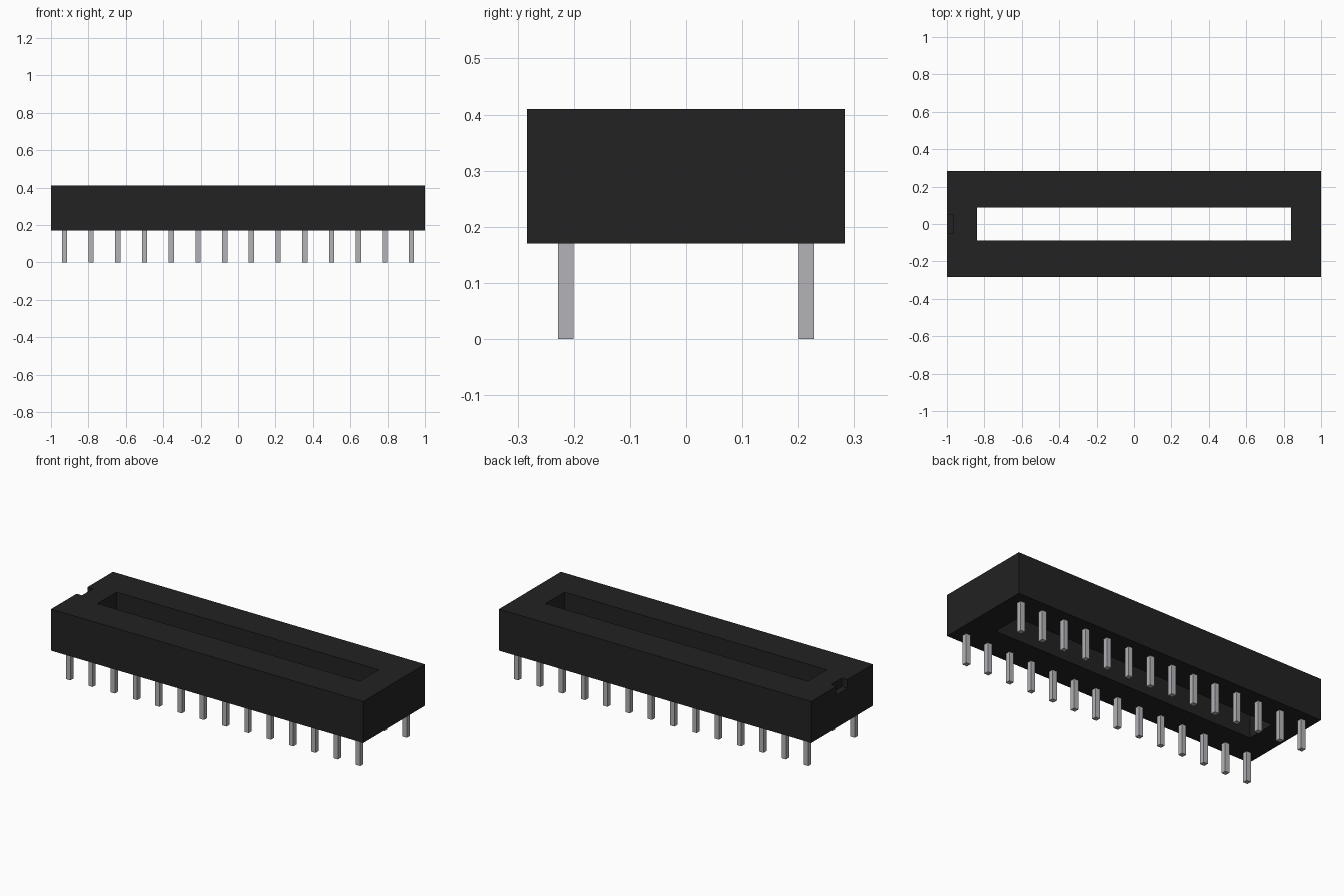
import bpy
import bmesh
from mathutils import Matrix, Vector

cube = bpy.data.objects.get("Cube")
if cube:
    bpy.data.objects.remove(cube, do_unlink=True)

BASE, TOP = 0.17, 0.41
COUNT, PITCH, ROW = 14, 0.1428, 0.2145


def material(name, rgb):
    mat = bpy.data.materials.new(name)
    mat.use_nodes = True
    color = (*rgb, 1)
    mat.diffuse_color = color
    mat.node_tree.nodes["Principled BSDF"].inputs["Base Color"].default_value = color
    return mat


black = material("black plastic", (0.016, 0.016, 0.016))
silver = material("silver metal", (0.45, 0.45, 0.48))
gold = material("gold contact", (0.55, 0.36, 0.06))


def make_object(name, bm, mat):
    mesh = bpy.data.meshes.new(name)
    bm.to_mesh(mesh)
    bm.free()
    mesh.materials.append(mat)
    obj = bpy.data.objects.new(name, mesh)
    bpy.context.scene.collection.objects.link(obj)
    return obj


def box(name, low, high, mat):
    low, high = Vector(low), Vector(high)
    bm = bmesh.new()
    bmesh.ops.create_cube(bm, size=1, matrix=Matrix.Translation((low + high) / 2)
                          @ Matrix.Diagonal((*(high - low), 1)))
    return make_object(name, bm, mat)


def cut(target, low, high):
    cutter = box("cutter", low, high, black)
    cutter.hide_render = True
    mod = target.modifiers.new("cut", 'BOOLEAN')
    mod.operation = 'DIFFERENCE'
    mod.solver = 'EXACT'
    mod.object = cutter
    bpy.context.view_layer.objects.active = target
    bpy.ops.object.modifier_apply(modifier=mod.name)
    bpy.data.objects.remove(cutter, do_unlink=True)


# Housing with the long open slot and the orientation notch
housing = box("housing", (-1, -0.283, BASE), (1, 0.283, TOP), black)
cut(housing, (-0.84, -0.087, 0), (0.84, 0.087, 1))
cut(housing, (-1.1, -0.05, TOP - 0.05), (-0.965, 0.05, 1))


def contact_frame(name, x, y):
    # Thin square rim around a dark socket opening
    bm = bmesh.new()
    bmesh.ops.create_grid(bm, x_segments=1, y_segments=1, size=0.033,
                          matrix=Matrix.Translation((x, y, TOP + 0.002)))
    centre = bm.faces[:]
    bmesh.ops.inset_region(bm, faces=centre, thickness=0.011)
    bmesh.ops.delete(bm, geom=centre, context='FACES')
    rim = bmesh.ops.extrude_face_region(bm, geom=bm.faces[:])
    verts = [v for v in rim["geom"] if isinstance(v, bmesh.types.BMVert)]
    bmesh.ops.translate(bm, verts=verts, vec=(0, 0, -0.003))
    bmesh.ops.recalc_face_normals(bm, faces=bm.faces[:])
    make_object(name, bm, gold)


# Two rows of square pins, each under its contact
HALF = 0.014
for row, y in (("front", -ROW), ("back", ROW)):
    for i in range(COUNT):
        x = (i - (COUNT - 1) / 2) * PITCH
        box(f"{row}_pin_{i + 1}", (x - HALF, y - HALF, 0),
            (x + HALF, y + HALF, BASE + 0.02), silver)
        contact_frame(f"{row}_contact_{i + 1}", x, y)
